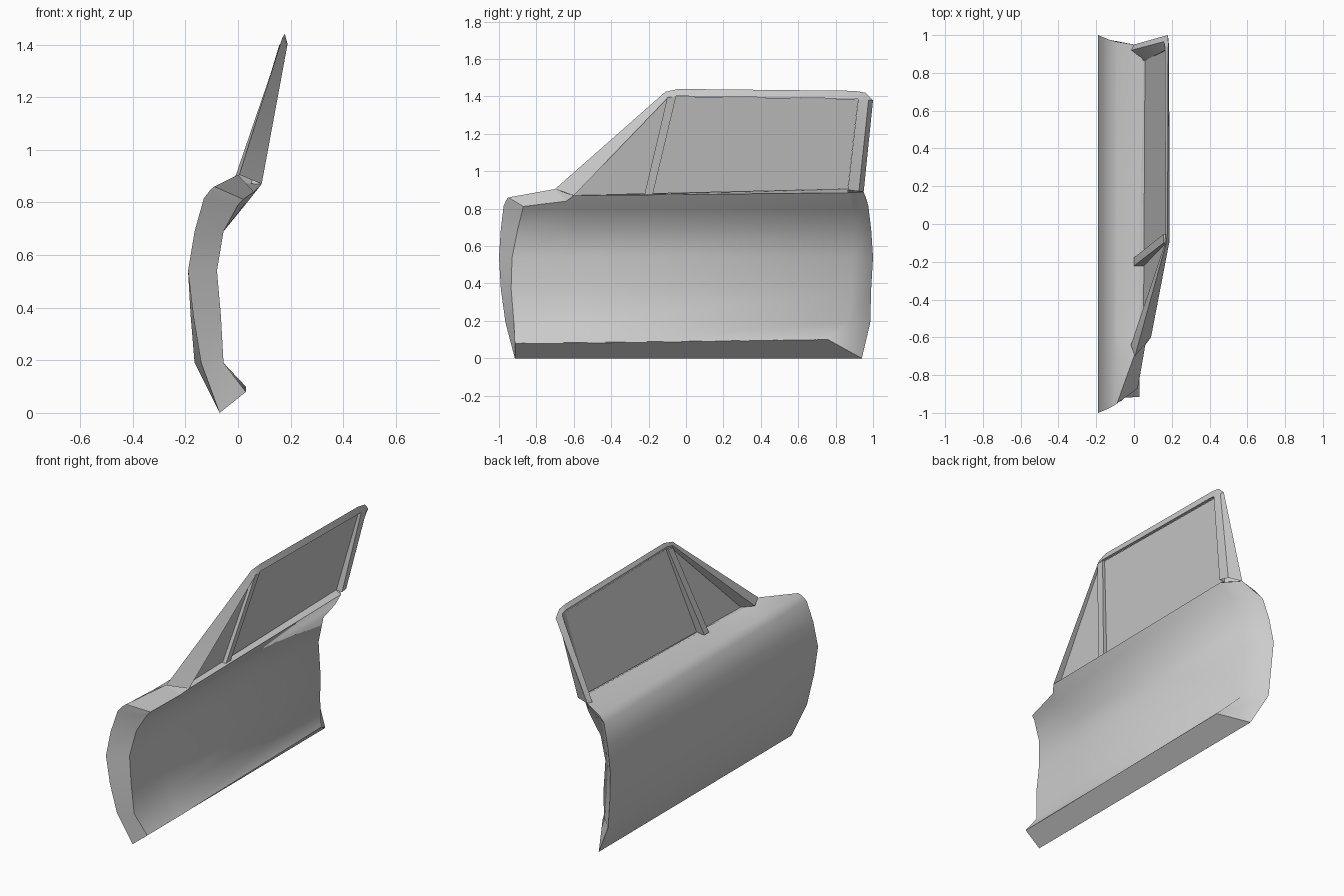
import bpy, math


def mesh(name, verts, faces, smooth=35):
    me = bpy.data.meshes.new(name)
    me.from_pydata(verts, [], faces)
    me.update()
    ob = bpy.data.objects.new(name, me)
    bpy.context.collection.objects.link(ob)
    bpy.ops.object.select_all(action='DESELECT')
    ob.select_set(True)
    bpy.context.view_layer.objects.active = ob
    if smooth:
        bpy.ops.object.shade_smooth_by_angle(angle=math.radians(smooth))
    return ob


def strips(name, rows, smooth=35):
    """Quads between successive rows of equal length."""
    n = len(rows[0])
    verts = [p for r in rows for p in r]
    faces = [(i*n + j, i*n + j + 1, (i+1)*n + j + 1, (i+1)*n + j)
             for i in range(len(rows) - 1) for j in range(n - 1)]
    return mesh(name, verts, faces, smooth)


# Outer skin: (z, x at front, x along door, y front, y rear)
profile = [
    (0.00, -0.07, -0.07, -0.915, 0.94),
    (0.19, -0.14, -0.165, -0.965, 0.985),
    (0.37, -0.17, -0.18, -0.99, 0.99),
    (0.54, -0.19, -0.19, -1.00, 1.00),
    (0.69, -0.165, -0.165, -0.99, 0.99),
    (0.815, -0.13, -0.13, -0.975, 0.975),
    (0.848, -0.105, -0.09, -0.96, 0.965),
]
cols = [0, 0.14, 0.19, 0.39, 0.65, 0.93, 1]
rows = [[(xf if t == 0 else xm, yf + (yr - yf) * t, z) for t in cols]
        for z, xf, xm, yf, yr in profile]
belt = [(-0.09, -0.95, 0.86), (0.0, -0.70, 0.905), (0.025, -0.61, 0.872),
        (0.05, -0.20, 0.88), (0.05, 0.30, 0.89), (0.05, 0.865, 0.905),
        (0.0, 0.95, 0.89)]
strips("door_skin", rows + [belt], smooth=50)

# Front hinge flange
inner = [(0.03, -0.915, 0.08), (-0.055, -0.92, 0.19), (-0.065, -0.935, 0.37),
         (-0.08, -0.93, 0.54), (-0.055, -0.90, 0.69), (0.0, -0.875, 0.79),
         (0.02, -0.87, 0.812)]
outer = [r[0] for r in rows] + [belt[0]]
strips("front_flange", [outer, inner + inner[-1:]], smooth=30)

# Inner panel: front profile swept back, then curving out to the rear edge
rear_y = [0.76, 0.87, 0.885, 0.89, 0.90, 0.885, 0.865]
tail = [r[-1] for r in rows[:6]] + [belt[-1]]
panel = []
for i, (x, y, z) in enumerate(inner):
    a, b, c = (x, -0.64, z), (x, -0.60, z), (x, rear_y[i], z)
    if i == 0:
        c = (x, 0.76, 0.10)
    elif i == 5:
        a, b, c = (0.03, -0.64, 0.80), (0.035, -0.60, 0.80), (0.035, 0.885, 0.80)
    elif i == 6:
        a, b, c = (0.06, -0.64, 0.84), (0.09, -0.60, 0.87), (0.09, 0.865, 0.885)
    panel.append([(x, y, z), a, b, c, tail[i]])
strips("inner_panel", panel, smooth=60)

# Bottom flange
strips("bottom_flange", [[(-0.07, -0.915, 0), (-0.07, 0.94, 0)],
                         [(0.03, -0.915, 0.08), (0.03, 0.76, 0.10)]], smooth=0)

# Cowl below the front pillar and ledge below the glass
strips("pillar_cowl", [belt[:3], [inner[-1], panel[6][1], panel[6][2]]], smooth=0)
strips("window_ledge", [[belt[2], belt[5]], [panel[6][2], panel[6][3]]], smooth=0)

# Window frame: thick section between outer edge, outside and inside openings
edge = [(0.005, -0.70, 0.905), (0.168, -0.11, 1.425), (0.178, -0.04, 1.44),
        (0.18, 0.90, 1.43), (0.182, 0.96, 1.42), (0.178, 1.0, 1.38),
        (0.0, 0.95, 0.89)]
hole = [(-0.60, 0.87), (-0.10, 1.39), (-0.05, 1.402), (0.90, 1.388),
        (0.92, 1.386), (0.92, 1.38), (0.865, 0.90)]
hole_out = [(-0.64, 0.88), (-0.105, 1.405), (-0.05, 1.415), (0.92, 1.405),
            (0.955, 1.40), (0.965, 1.38), (0.92, 0.89)]


def opening(low, high, outline):
    return [(low + (high - low) * (z - 0.87) / 0.53, y, z) for y, z in outline]


inside = opening(0.09, 0.188, hole)
back = [tuple(p + (q - p) * (0.15 if k == 0 and i >= 5 else 0.7)
              for k, (p, q) in enumerate(zip(a, b)))
        for i, (a, b) in enumerate(zip(inside, edge))]
strips("window_frame", [edge, opening(-0.02, 0.162, hole_out),
                        opening(0.05, 0.17, hole), inside, back, edge], smooth=30)


# Glass panes
def pane(name, outline):
    mesh(name, opening(0.05, 0.172, outline), [tuple(range(len(outline)))], 0)


pane("quarter_glass", [(-0.60, 0.87), (-0.20, 0.88), (-0.07, 1.40), (-0.10, 1.39)])
pane("main_glass", [(-0.20, 0.88), (0.865, 0.905), (0.92, 1.386), (-0.07, 1.40)])

# Divider bar between the panes
low = [(0.0, -0.222, 0.875), (0.0, -0.178, 0.875), (0.075, -0.178, 0.875), (0.075, -0.222, 0.875)]
top = [(0.157, -0.10, 1.395), (0.157, -0.053, 1.40), (0.187, -0.053, 1.40), (0.187, -0.10, 1.395)]
mesh("window_divider", low + top,
     [(0, 1, 2, 3), (7, 6, 5, 4)] + [(i, i + 4, (i + 1) % 4 + 4, (i + 1) % 4) for i in range(4)], 0)
